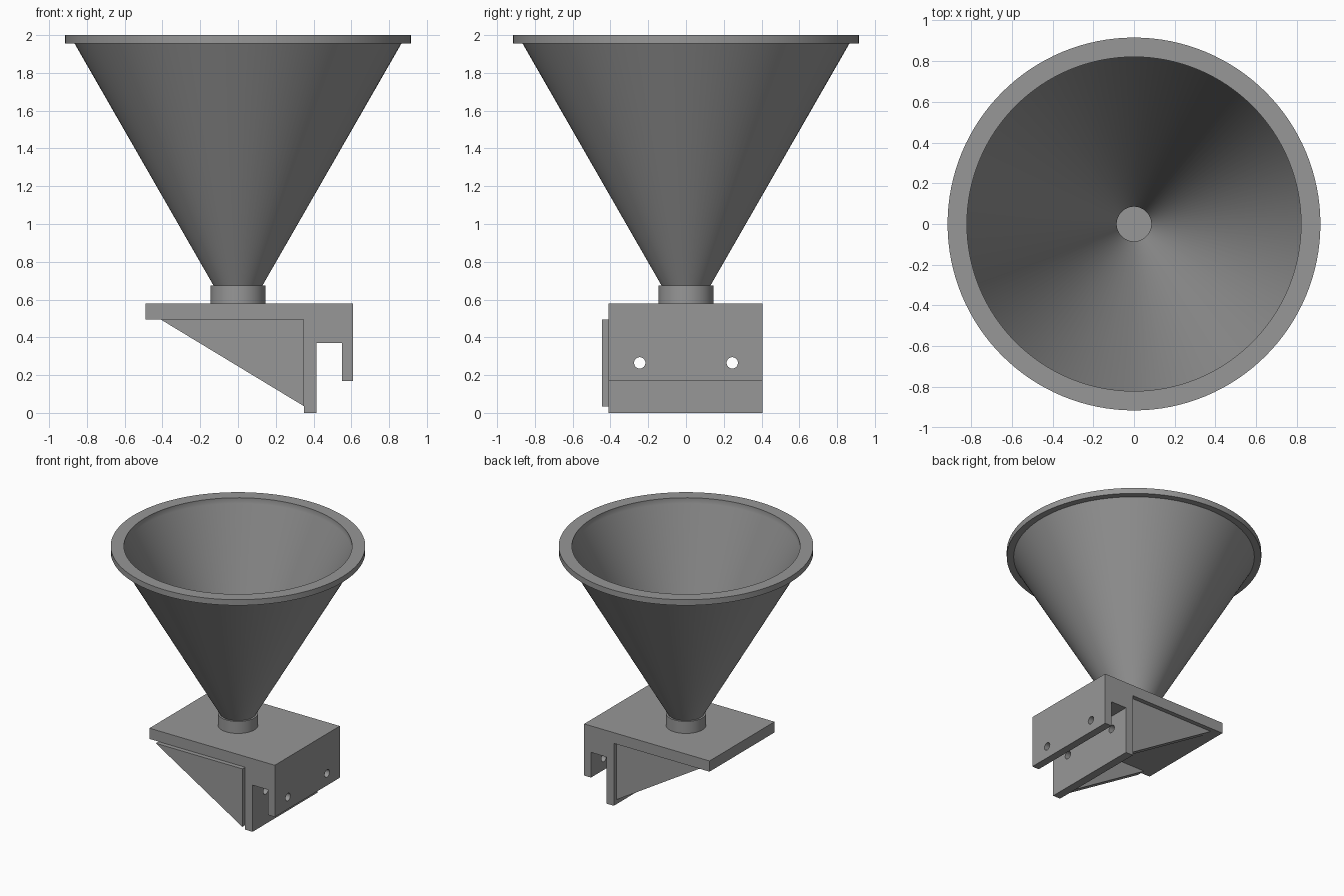
import bpy
import bmesh
import math

SEGMENTS = 128

cube = bpy.data.objects.get("Cube")
if cube:
    bpy.data.objects.remove(cube, do_unlink=True)

grey = bpy.data.materials.new("grey_plastic")
grey.use_nodes = True
grey.diffuse_color = (0.31, 0.31, 0.31, 1)
grey.node_tree.nodes["Principled BSDF"].inputs["Base Color"].default_value = grey.diffuse_color


def finish(name, bm):
    """Turn a bmesh into a named grey object."""
    bmesh.ops.recalc_face_normals(bm, faces=bm.faces)
    mesh = bpy.data.meshes.new(name)
    bm.to_mesh(mesh)
    bm.free()
    mesh.materials.append(grey)
    obj = bpy.data.objects.new(name, mesh)
    bpy.context.collection.objects.link(obj)
    return obj


def select(obj):
    bpy.ops.object.select_all(action="DESELECT")
    obj.select_set(True)
    bpy.context.view_layer.objects.active = obj


def lathe(name, profile):
    """Spin a closed (radius, z) profile around the z axis."""
    bm = bmesh.new()
    rings = []
    for i in range(SEGMENTS):
        a = 2 * math.pi * i / SEGMENTS
        rings.append([bm.verts.new((r * math.cos(a), r * math.sin(a), z)) for r, z in profile])
    for i, ring in enumerate(rings):
        following = rings[(i + 1) % SEGMENTS]
        for j in range(len(profile)):
            k = (j + 1) % len(profile)
            bm.faces.new((ring[j], following[j], following[k], ring[k]))
    obj = finish(name, bm)
    select(obj)
    bpy.ops.object.shade_smooth_by_angle(angle=math.radians(30))
    return obj


def extrude_y(name, profile, y0, y1):
    """Extrude an (x, z) outline from y0 to y1."""
    bm = bmesh.new()
    face = bm.faces.new([bm.verts.new((x, y0, z)) for x, z in profile])
    result = bmesh.ops.extrude_face_region(bm, geom=[face])
    moved = [v for v in result["geom"] if isinstance(v, bmesh.types.BMVert)]
    bmesh.ops.translate(bm, verts=moved, vec=(0, y1 - y0, 0))
    return finish(name, bm)


# Funnel: rim, hollow cone and spout collar in one wall profile
lathe("funnel", [
    (0.82, 2.0), (0.915, 2.0), (0.915, 1.955), (0.865, 1.955),
    (0.13, 0.675), (0.145, 0.675), (0.145, 0.58),
    (0.085, 0.58), (0.085, 0.675), (0.82, 1.955),
])

# Mounting bracket: top plate, long leg, slot and short lip
bracket = extrude_y("mounting_bracket", [
    (-0.49, 0.58), (0.61, 0.58), (0.61, 0.17), (0.55, 0.17), (0.55, 0.37),
    (0.415, 0.37), (0.415, 0), (0.35, 0), (0.35, 0.495), (-0.49, 0.495),
], -0.41, 0.405)

# Screw holes through lip and leg
for y in (-0.245, 0.245):
    bpy.ops.mesh.primitive_cylinder_add(vertices=32, radius=0.03, depth=0.5,
                                        location=(0.48, y, 0.265),
                                        rotation=(0, math.pi / 2, 0))
    cutter = bpy.context.object
    cutter.name = "screw_hole_cutter"
    cutter.hide_render = True
    cutter.data.materials.append(grey)
    cut = bracket.modifiers.new("screw_hole", "BOOLEAN")
    cut.operation = "DIFFERENCE"
    cut.solver = "EXACT"
    cut.object = cutter
    select(bracket)
    bpy.ops.object.modifier_apply(modifier=cut.name)
    bpy.data.objects.remove(cutter, do_unlink=True)
select(bracket)
bpy.ops.object.shade_smooth_by_angle(angle=math.radians(30))

# Triangular gussets under the plate
for name, y in (("front_gusset", -0.445), ("back_gusset", 0.30)):
    extrude_y(name, [(-0.41, 0.495), (0.35, 0.495), (0.35, 0.035)], y, y + 0.07)
